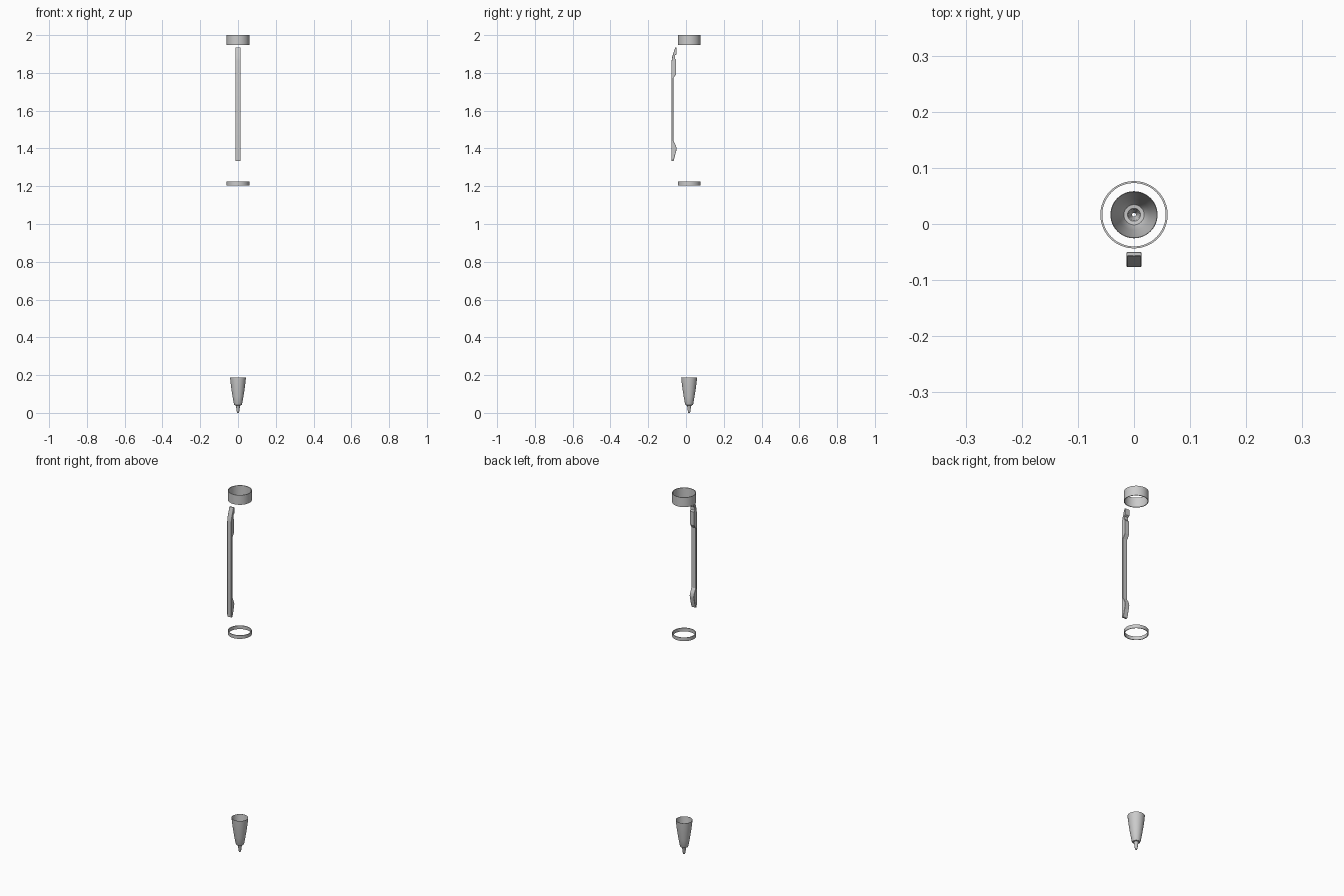
import bpy, bmesh, math

if "Cube" in bpy.data.objects:
    bpy.data.objects.remove(bpy.data.objects["Cube"])

CY = 0.0165   # axis of the pen barrel
SEG = 48


def finish(name, bm, angle=35):
    bmesh.ops.recalc_face_normals(bm, faces=bm.faces)
    me = bpy.data.meshes.new(name)
    bm.to_mesh(me)
    bm.free()
    ob = bpy.data.objects.new(name, me)
    bpy.context.collection.objects.link(ob)
    bpy.ops.object.select_all(action='DESELECT')
    ob.select_set(True)
    bpy.context.view_layer.objects.active = ob
    bpy.ops.object.shade_smooth_by_angle(angle=math.radians(angle))
    return ob


def lathe(name, profile):
    """Revolve a closed (radius, z) profile about the barrel axis."""
    bm = bmesh.new()
    rings = []
    for i in range(SEG):
        a = 2 * math.pi * i / SEG
        rings.append([bm.verts.new((r * math.cos(a), CY + r * math.sin(a), z))
                      for r, z in profile])
    n = len(profile)
    for i in range(SEG):
        p, q = rings[i], rings[(i + 1) % SEG]
        for j in range(n):
            k = (j + 1) % n
            bm.faces.new((p[j], q[j], q[k], p[k]))
    return finish(name, bm)


def band(name, z0, z1, r=0.06, wall=0.0035):
    return lathe(name, [(r, z0), (r, z1), (r - wall, z1), (r - wall, z0)])


# Trim bands around the barrel
band("top_band", 1.947, 2.0)
band("middle_band", 1.205, 1.224)

# Hollow writing tip, open at both ends
outer = [(0.0045, 0.0), (0.0065, 0.006), (0.0105, 0.036), (0.0125, 0.040),
         (0.019, 0.041), (0.0215, 0.046), (0.0285, 0.085),
         (0.0355, 0.13), (0.0405, 0.17), (0.042, 0.188)]
inner = [(r - 0.001, z) for r, z in reversed(outer)]
lathe("tip_cone", outer + inner)

# Pocket clip: side profile (y, z) extruded across x
clip = [(-0.0755, 1.333), (-0.0765, 1.345), (-0.0765, 1.862), (-0.073, 1.885),
        (-0.057, 1.934), (-0.050, 1.934), (-0.050, 1.899), (-0.058, 1.893),
        (-0.058, 1.876), (-0.052, 1.868), (-0.052, 1.795), (-0.058, 1.785),
        (-0.067, 1.772), (-0.067, 1.44), (-0.056, 1.420), (-0.050, 1.402),
        (-0.051, 1.390), (-0.066, 1.333)]
bm = bmesh.new()
face = bm.faces.new([bm.verts.new((-0.013, y, z)) for y, z in clip])
ext = bmesh.ops.extrude_face_region(bm, geom=[face])
bmesh.ops.translate(bm, vec=(0.026, 0, 0),
                    verts=[v for v in ext["geom"] if isinstance(v, bmesh.types.BMVert)])
ob = finish("pocket_clip", bm, 25)
bev = ob.modifiers.new("soft_edges", 'BEVEL')
bev.width = 0.001
bev.segments = 1
bev.limit_method = 'ANGLE'
bev.angle_limit = math.radians(60)
